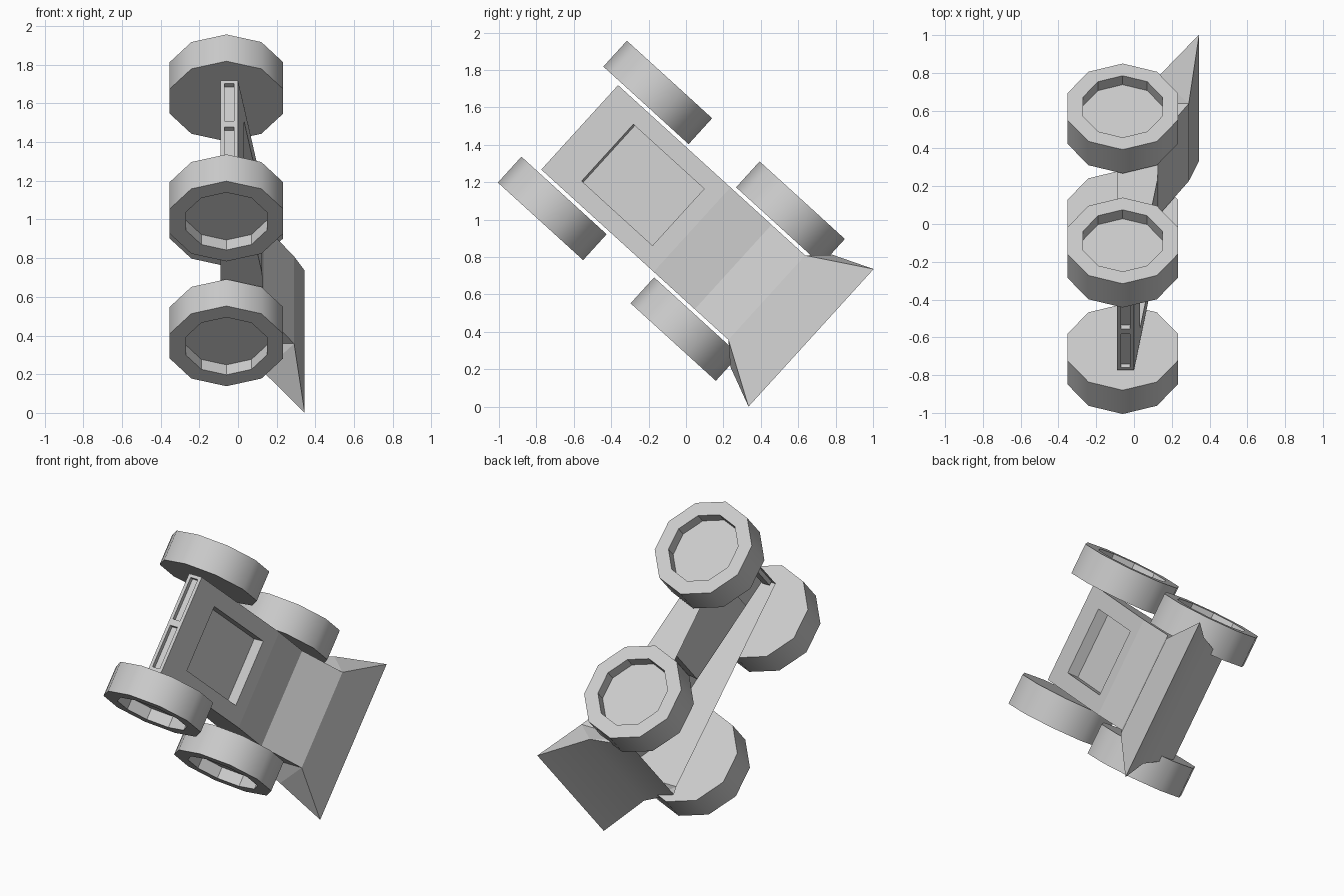
import bpy, bmesh
from math import pi
from mathutils import Matrix

if "Cube" in bpy.data.objects:
    bpy.data.objects.remove(bpy.data.objects["Cube"])

# Vehicle frame: local x = forward, y = sideways, z = up; tipped on its side in the world
C, S = 0.740, 0.673
FRAME = Matrix(((0, 0, 1, 0),
                (C, S, 0, -0.012),
                (-S, C, 0, 0.987),
                (0, 0, 0, 1)))


def make_object(name, bm, matrix):
    mesh = bpy.data.meshes.new(name)
    bm.to_mesh(mesh)
    bm.free()
    ob = bpy.data.objects.new(name, mesh)
    ob.matrix_world = matrix
    bpy.context.collection.objects.link(ob)
    return ob


def recess(bm, face, margin, depth):
    bmesh.ops.inset_individual(bm, faces=[face], thickness=margin, use_even_offset=True)
    bmesh.ops.inset_individual(bm, faces=[face], thickness=0, depth=-depth)


# Body: open-bottomed shell swept over half-width rows (forward, half width, height)
def build_body():
    rows = [(-0.752, 0.305, 0.0), (-0.65, 0.305, 0.0157), (0.06, 0.305, 0.125),
            (0.357, 0.305, 0.132), (0.60, 0.305, 0.29),       # roof and bonnet ramp
            (0.92, 0.497, 0.345),                             # flared scoop lip
            (0.705, 0.405, 0.13), (0.645, 0.32, -0.09)]       # scoop front
    bm = bmesh.new()
    side = {}
    for s in (1, -1):
        r = [bm.verts.new((u, s * w, h)) for u, w, h in rows]
        rear = bm.verts.new((-0.752, s * 0.305, -0.09))
        fore = bm.verts.new((0.60, s * 0.305, -0.09))
        side[s] = (r, rear)
        bm.faces.new([rear, fore, r[4], r[3], r[2], r[1], r[0]])
        bm.faces.new([r[4], r[6], r[5]])
        bm.faces.new([r[4], fore, r[6]])
        bm.faces.new([fore, r[7], r[6]])
    (a, rear_a), (b, rear_b) = side[1], side[-1]
    top = bm.verts.new((-0.752, 0, 0))
    low = bm.verts.new((-0.752, 0, -0.09))
    strip = [bm.faces.new([a[0], top, b[0], b[1], a[1]])]
    for i in range(1, len(rows) - 1):
        strip.append(bm.faces.new([a[i], b[i], b[i + 1], a[i + 1]]))
    tail = [bm.faces.new([a[0], top, low, rear_a]),
            bm.faces.new([top, b[0], rear_b, low])]
    bmesh.ops.recalc_face_normals(bm, faces=bm.faces[:])
    bm.normal_update()
    if strip[1].normal.z < 0:
        bmesh.ops.reverse_faces(bm, faces=bm.faces[:])
        bm.normal_update()
    for f in strip[5:]:
        f.smooth = True
    # roof window and the two tail panels
    recess(bm, strip[1], 0.10, 0.07)
    for f in tail:
        recess(bm, f, 0.02, 0.027)
    make_object("body_shell", bm, FRAME)


# Wheel: ten-sided drum with a sunken hub on the outer face
def build_wheel(name, forward, s):
    bm = bmesh.new()
    bmesh.ops.create_cone(bm, cap_ends=True, segments=10, radius1=0.308,
                          radius2=0.308, depth=0.187)
    turn = Matrix.Rotation(-s * pi / 2, 4, 'X') @ Matrix.Rotation(pi / 2, 4, 'Z')
    bmesh.ops.transform(bm, matrix=turn, verts=bm.verts[:])
    bm.normal_update()
    for f in bm.faces:
        f.smooth = len(f.verts) == 4
    outer = max((f for f in bm.faces if len(f.verts) == 10),
                key=lambda f: s * f.calc_center_median().y)
    recess(bm, outer, 0.083, 0.07)
    make_object(name, bm, FRAME @ Matrix.Translation((forward, s * 0.419, -0.06)))


build_body()
for end, forward in (("front", 0.39), ("rear", -0.569)):
    for label, s in (("left", 1), ("right", -1)):
        build_wheel(f"{end}_{label}_wheel", forward, s)
